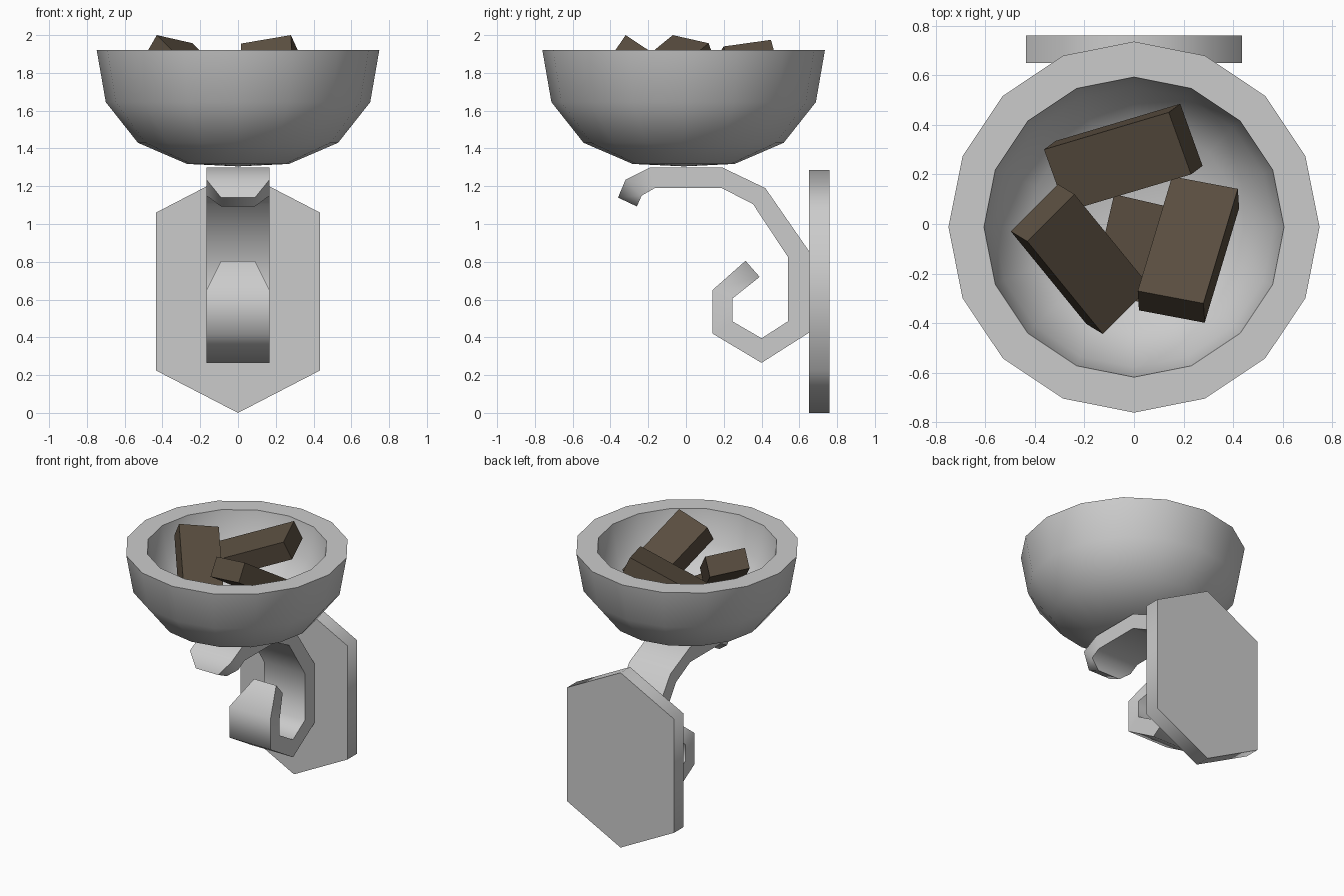
import bpy, bmesh, math
from mathutils import Vector

if "Cube" in bpy.data.objects:
    bpy.data.objects.remove(bpy.data.objects["Cube"])


def make_object(name, bm, angle=None):
    bmesh.ops.recalc_face_normals(bm, faces=bm.faces)
    mesh = bpy.data.meshes.new(name)
    bm.to_mesh(mesh)
    bm.free()
    ob = bpy.data.objects.new(name, mesh)
    bpy.context.collection.objects.link(ob)
    if angle:
        bpy.ops.object.select_all(action='DESELECT')
        ob.select_set(True)
        bpy.context.view_layer.objects.active = ob
        bpy.ops.object.shade_smooth_by_angle(angle=math.radians(angle))
    return ob


def loft(rings, name, angle=None):
    """Skin closed rings of equal length and cap both ends."""
    bm = bmesh.new()
    loops = [[bm.verts.new(p) for p in ring] for ring in rings]
    n = len(loops[0])
    for a, b in zip(loops, loops[1:]):
        for i in range(n):
            j = (i + 1) % n
            bm.faces.new((a[i], a[j], b[j], b[i]))
    bm.faces.new(loops[0])
    bm.faces.new(loops[-1])
    return make_object(name, bm, angle)


# Wall plate: elongated hexagon
hexagon = [(0, 0), (0.435, 0.225), (0.435, 1.06), (0, 1.285), (-0.435, 1.06), (-0.435, 0.225)]
loft([[(x, y, z) for x, z in hexagon] for y in (0.65, 0.76)], "wall_plate", 70)

# Scrolled arm: outer and inner edge of the band, narrowing at both tips
outer = [(-0.36, 1.14), (-0.32, 1.235), (-0.19, 1.30), (0.19, 1.30), (0.42, 1.19), (0.652, 0.855),
         (0.652, 0.425), (0.40, 0.265), (0.14, 0.42), (0.14, 0.65), (0.315, 0.805)]
inner = [(-0.26, 1.093), (-0.235, 1.15), (-0.165, 1.19), (0.19, 1.19), (0.355, 1.105), (0.54, 0.825),
         (0.54, 0.485), (0.40, 0.395), (0.245, 0.485), (0.245, 0.605), (0.39, 0.72)]
rings = []
for i, (o, n) in enumerate(zip(outer, inner)):
    w = 0.09 if i in (0, len(outer) - 1) else 0.167
    rings.append([(-w, *o), (w, *o), (w, *n), (-w, *n)])
loft(rings, "scroll_arm", 70)

# Bowl: thick 16-sided half shell, flat rim
profile = [(0, 1.305), (0.27, 1.318), (0.53, 1.43), (0.70, 1.645), (0.748, 1.92),
           (0.605, 1.92), (0.565, 1.69), (0.425, 1.525), (0.215, 1.45), (0, 1.44)]
bm = bmesh.new()
verts = [bm.verts.new((r, -0.0125, z)) for r, z in profile]
edges = [bm.edges.new(pair) for pair in zip(verts, verts[1:])]
bmesh.ops.spin(bm, geom=verts + edges, cent=(0, -0.0125, 0), axis=(0, 0, 1),
               angle=math.tau, steps=16)
bmesh.ops.remove_doubles(bm, verts=bm.verts, dist=0.001)
bmesh.ops.dissolve_degenerate(bm, edges=bm.edges, dist=0.001)
make_object("bowl", bm, 35)

# Fuel blocks: p, q are the raised top corners, r lies down the length from p
brown = bpy.data.materials.new("charred_wood")
brown.diffuse_color = (0.1, 0.075, 0.05, 1)
brown.use_nodes = True
brown.node_tree.nodes["Principled BSDF"].inputs["Base Color"].default_value = brown.diffuse_color


def block(name, p, q, r, length=0.57, thick=0.14):
    p, q, r = Vector(p), Vector(q), Vector(r)
    across = (q - p).normalized()
    along = r - p
    along = (along - along.dot(across) * across).normalized()
    down = across.cross(along)
    if down.z > 0:
        down = -down
    ring = [p, q, q + down * thick, p + down * thick]
    ob = loft([ring, [v + along * length for v in ring]], name)
    ob.data.materials.append(brown)


block("block_right", (0.28, -0.32, 2.0), (0.015, -0.27, 1.955), (0.41, 0.15, 1.69))
block("block_left", (-0.43, -0.07, 2.0), (-0.24, 0.12, 1.957), (-0.11, -0.435, 1.69))
block("block_back", (0.14, 0.45, 1.975), (0.23, 0.2, 1.94), (-0.36, 0.29, 1.75))
block("block_bottom", (-0.08, 0.12, 1.58), (0.18, 0.06, 1.58), (-0.16, -0.25, 1.58), 0.4)
